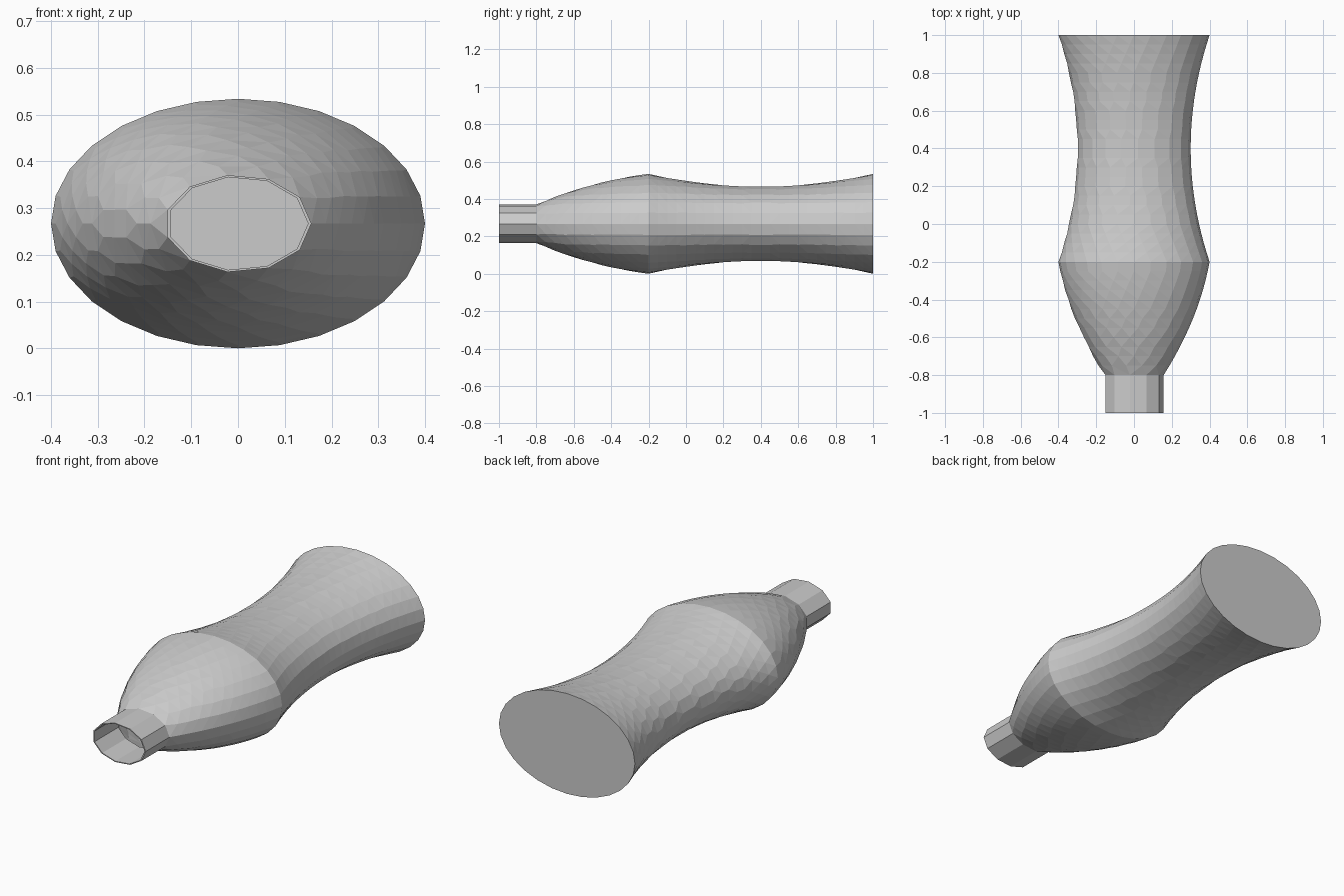
import bpy, bmesh, math

if "Cube" in bpy.data.objects:
    bpy.data.objects.remove(bpy.data.objects["Cube"])

CZ, FLAT = 0.267, 0.667


def ring(bm, r, y):
    # side count follows the radius, so wide rings have more facets
    n = max(5, math.ceil(2 * math.pi * r / 0.0902))
    return [bm.verts.new((r * math.cos(2 * math.pi * i / n), y,
                          CZ + FLAT * r * math.sin(2 * math.pi * i / n))) for i in range(n)]


def skin(bm, profile, flip=False):
    for (r0, y0), (r1, y1) in zip(profile, profile[1:]):
        a, b = ring(bm, r0, y0), ring(bm, r1, y1)
        i = j = 0
        while i < len(a) or j < len(b):
            # walk both rings, always advancing the one that lags in angle
            if j == len(b) or (i < len(a) and (i + 1) / len(a) <= (j + 1) / len(b)):
                f = (a[i], a[(i + 1) % len(a)], b[j % len(b)])
                i += 1
            else:
                f = (a[i % len(a)], b[(j + 1) % len(b)], b[j])
                j += 1
            bm.faces.new(f[::-1] if flip else f)


def finish(bm, name):
    bmesh.ops.remove_doubles(bm, verts=bm.verts, dist=0.0002)
    me = bpy.data.meshes.new(name)
    bm.to_mesh(me)
    bpy.context.collection.objects.link(bpy.data.objects.new(name, me))


def body_radius(y):
    if y < -0.2:                       # bulging shoulder
        t = (y + 0.8) / 0.6
        return 0.157 + 0.243 * (1.56 * t - 0.56 * t * t)
    return 0.3 + 0.1 * ((y - 0.4) / 0.6) ** 2   # concave waist


# body with closed base
bm = bmesh.new()
ys = [-0.8 + 0.6 * i / 12 for i in range(12)] + [-0.2 + 1.2 * i / 24 for i in range(25)]
skin(bm, [(body_radius(y), y) for y in ys])
bm.faces.new(ring(bm, 0.4, 1.0)[::-1])
finish(bm, "bottle_body")

# thin open neck
bm = bmesh.new()
skin(bm, [(0.150, -0.8), (0.150, -1.0), (0.157, -1.0), (0.157, -0.8)])
finish(bm, "bottle_neck")
